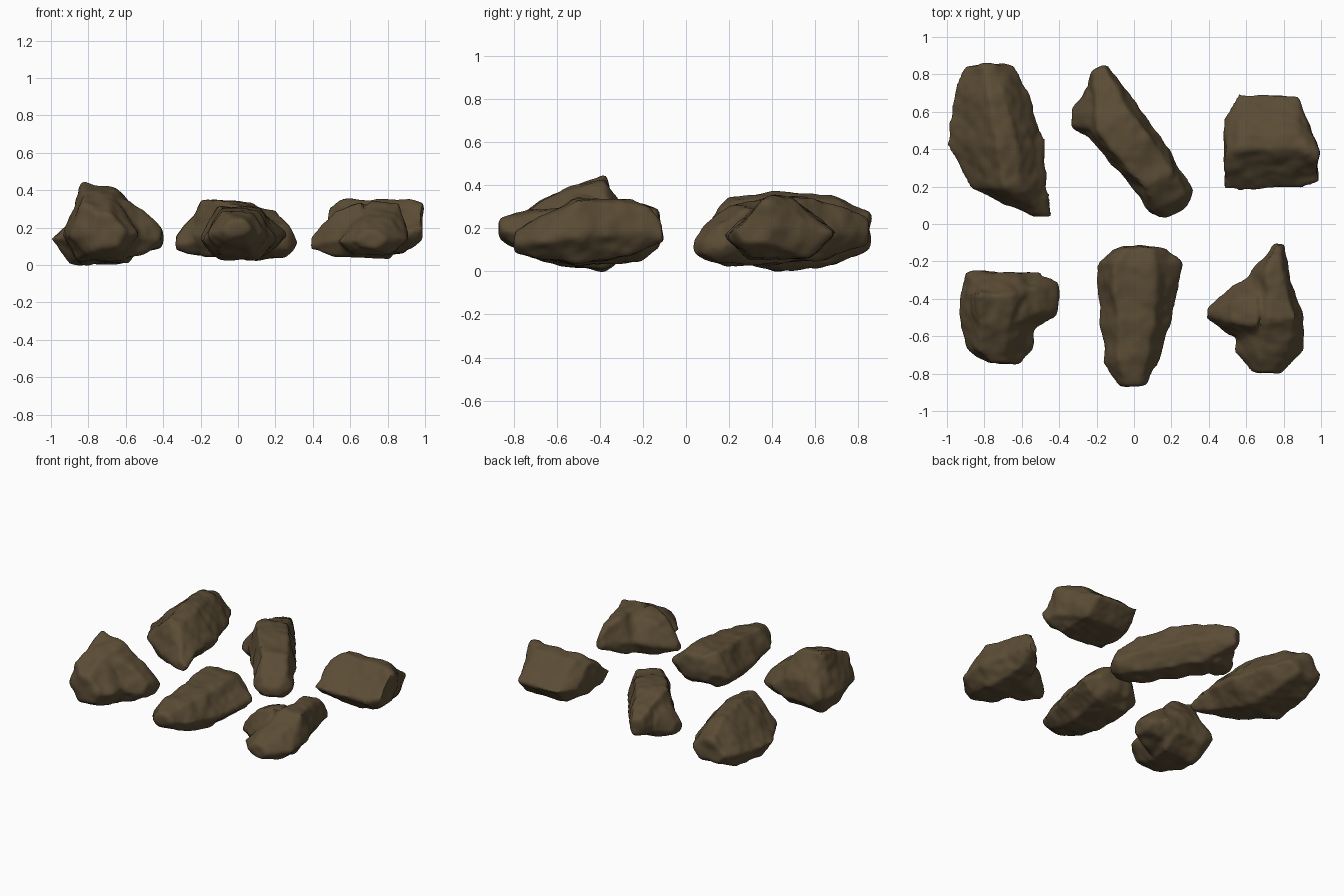
import bpy
import bmesh
from mathutils import Vector, noise

default_cube = bpy.data.objects.get("Cube")
if default_cube:
    bpy.data.objects.remove(default_cube, do_unlink=True)

# One earthy stone colour
stone = bpy.data.materials.new("brown_stone")
stone.use_nodes = True
stone_colour = (0.105, 0.073, 0.036, 1)
stone.diffuse_color = stone_colour
shader = next(n for n in stone.node_tree.nodes if n.type == "BSDF_PRINCIPLED")
shader.inputs["Base Color"].default_value = stone_colour
shader.inputs["Roughness"].default_value = 0.9

# Directions a cross-section can be laid out along
ALONG_X = Vector((1, 0, 0))
ALONG_Y = Vector((0, 1, 0))
DIAGONAL = Vector((.87, .5, 0))

# Shared stone cross-section: lower corners, then the crest (side, height)
LOWER = [(-1, .35), (-.6, 0), (.5, 0), (1, .4)]
CREST = [(1, .95), (-1, 1)]


def section(across, flat, x, y, half_width, low, high, lean=0):
    """Place the cross-section at one station; lean shifts its crest sideways."""
    corners = [(side * half_width, height) for side, height in LOWER]
    corners += [(side * half_width * flat + lean, height) for side, height in CREST]
    return [
        Vector((x, y, low + height * (high - low))) + across * shift
        for shift, height in corners
    ]


def add_hull(bm, points):
    """Wrap a faceted solid around a group of corner points."""
    verts = [bm.verts.new(point) for point in points]
    result = bmesh.ops.convex_hull(bm, input=verts)
    spare = [v for v in result["geom_interior"] if isinstance(v, bmesh.types.BMVert)]
    bmesh.ops.delete(bm, geom=spare, context="VERTS")


def add_loft(bm, across, flat, stations):
    """Bridge each pair of neighbouring stations with a solid."""
    rings = [section(across, flat, *station) for station in stations]
    for ring, following in zip(rings, rings[1:]):
        add_hull(bm, ring + following)


def weather(mesh, seed):
    """Roughen the surface with broad dents and fine pitting."""
    offset = Vector((seed, seed * 2, seed * 3))
    normals = [v.normal.copy() for v in mesh.vertices]
    for vert, normal in zip(mesh.vertices, normals):
        broad = noise.noise(vert.co * 8 + offset)
        fine = noise.noise(vert.co * 18 + offset)
        vert.co += normal * (0.004 + broad * 0.014 + fine * 0.006)


def make_rock(name, seed, *lofts):
    """Fuse lofts into one stone, soften its edges and weather it."""
    bm = bmesh.new()
    for across, flat, stations in lofts:
        add_loft(bm, across, flat, stations)
    bmesh.ops.recalc_face_normals(bm, faces=bm.faces)
    rough = bpy.data.meshes.new(name + "_rough")
    bm.to_mesh(rough)
    bm.free()
    rock = bpy.data.objects.new(name, rough)
    bpy.context.collection.objects.link(rock)

    remesh = rock.modifiers.new("fuse", "REMESH")
    remesh.mode = "VOXEL"
    remesh.voxel_size = 0.014
    soften = rock.modifiers.new("soften", "SMOOTH")
    soften.factor = 0.5
    soften.iterations = 4
    depsgraph = bpy.context.evaluated_depsgraph_get()
    rock.data = bpy.data.meshes.new_from_object(rock.evaluated_get(depsgraph))
    rock.modifiers.clear()
    bpy.data.meshes.remove(rough)

    weather(rock.data, seed)
    rock.data.materials.clear()
    rock.data.materials.append(stone)
    bpy.ops.object.select_all(action="DESELECT")
    rock.select_set(True)
    bpy.context.view_layer.objects.active = rock
    bpy.ops.object.shade_smooth_by_angle(angle=0.7)


# Each loft has a direction, the flatness of its crest and its stations.
# Stations read: x, y, half width, underside, crest, lean of the crest

# Peaked stone with a lower shoulder on its left
make_rock(
    "peaked_rock", 1,
    (ALONG_X, .4, [
        (-.69, -.74, .09, .1, .28, -.03),
        (-.71, -.67, .17, .06, .33, -.05),
        (-.73, -.55, .2, .03, .39, -.02),
        (-.7, -.38, .23, .01, .44, -.04),
        (-.7, -.34, .22, .03, .35, -.03),
        (-.7, -.26, .2, .1, .25),
    ]),
    (ALONG_Y, .5, [
        (-.68, -.45, .2, .04, .38),
        (-.52, -.41, .14, .06, .3),
        (-.41, -.41, .09, .1, .19),
    ]),
)

# Long ridged stone
make_rock(
    "ridged_rock", 2,
    (ALONG_X, .2, [
        (-.49, .04, .05, .08, .15),
        (-.67, .2, .2, .06, .34, .02),
        (-.74, .42, .26, .01, .37, .06),
        (-.76, .7, .2, .04, .35, .02),
        (-.77, .85, .13, .11, .27),
    ]),
)

# Long diagonal stone with a side lump
make_rock(
    "diagonal_rock", 3,
    (DIAGONAL, .65, [
        (-.19, .83, .05, .13, .25),
        (-.16, .72, .09, .09, .3),
        (-.11, .55, .15, .05, .35),
        (-.01, .42, .15, .04, .34),
        (.13, .24, .13, .03, .3),
        (.2, .12, .13, .05, .22),
        (.23, .06, .07, .08, .14),
    ]),
    (ALONG_Y, .6, [
        (-.15, .61, .14, .06, .33),
        (-.25, .6, .13, .06, .24),
        (-.33, .56, .05, .08, .15),
    ]),
)

# Tapering wedge stone
make_rock(
    "wedge_rock", 4,
    (ALONG_X, .5, [
        (0, -.86, .07, .16, .24),
        (-.01, -.74, .15, .09, .28),
        (.01, -.5, .19, .03, .3),
        (.03, -.21, .23, .05, .32, -.03),
        (.03, -.13, .14, .12, .29),
    ]),
)

# Blocky stone with a roof-like top
make_rock(
    "block_rock", 5,
    (ALONG_Y, .15, [
        (.49, .38, .19, .1, .31, .03),
        (.56, .44, .26, .07, .35),
        (.88, .44, .24, .06, .35),
        (.98, .33, .1, .13, .33, .04),
    ]),
)

# Pointed stone with a tapering rear and a spur on its right
make_rock(
    "pointed_rock", 6,
    (ALONG_X, .4, [
        (.71, -.79, .08, .1, .18),
        (.72, -.68, .18, .06, .25, .03),
        (.72, -.5, .18, .04, .34, .07),
        (.72, -.26, .1, .07, .33, .03),
        (.76, -.17, .05, .12, .3),
        (.78, -.11, .03, .14, .22),
    ]),
    (ALONG_Y, .4, [
        (.66, -.46, .2, .05, .33),
        (.52, -.47, .13, .05, .28),
        (.39, -.48, .03, .08, .15),
    ]),
)
